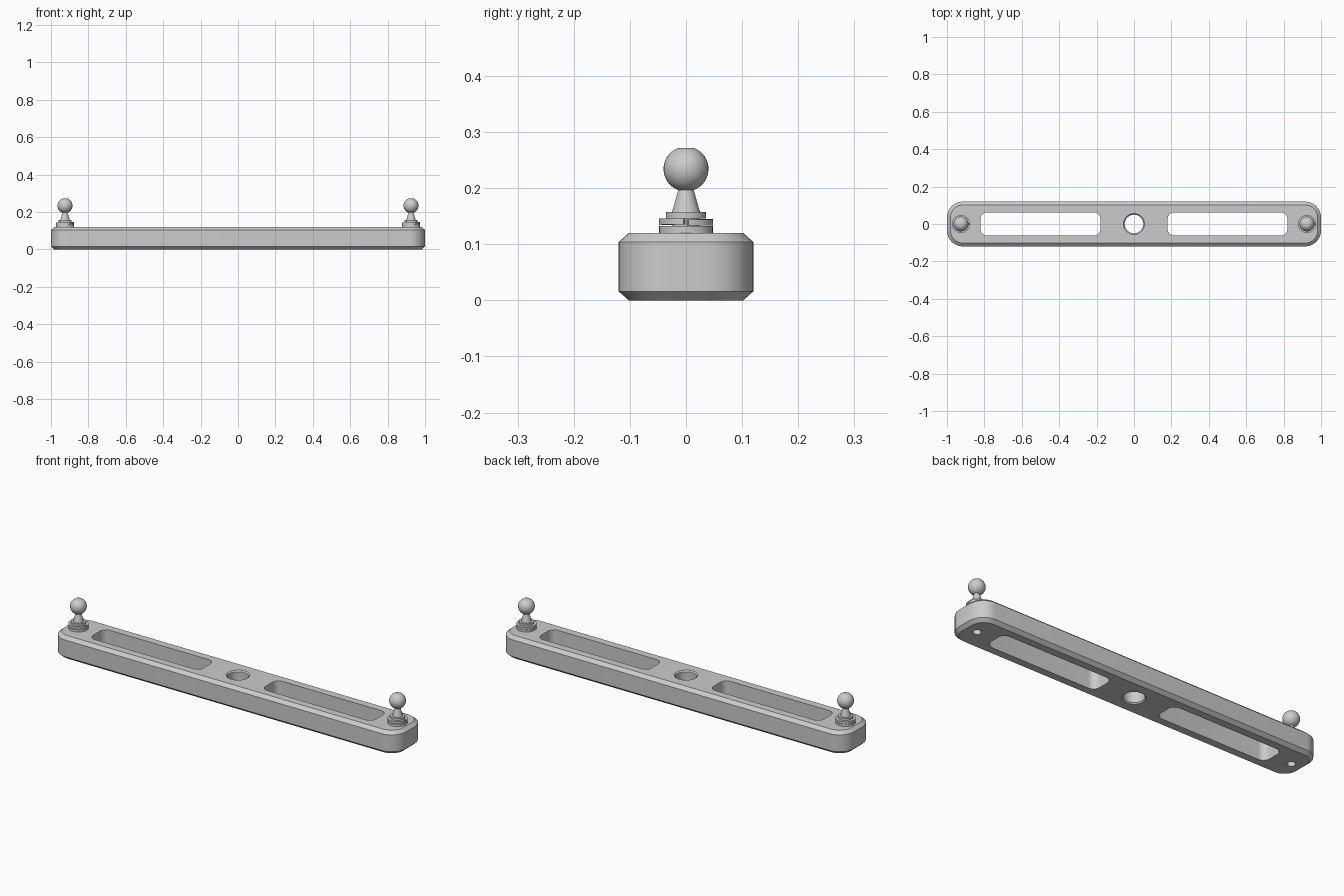
import bpy, bmesh
from math import sin, cos, pi, radians

if "Cube" in bpy.data.objects:
    bpy.data.objects.remove(bpy.data.objects["Cube"])


def finish(name, bm):
    bmesh.ops.remove_doubles(bm, verts=bm.verts, dist=1e-6)
    bmesh.ops.recalc_face_normals(bm, faces=bm.faces)
    me = bpy.data.meshes.new(name)
    bm.to_mesh(me)
    bm.free()
    ob = bpy.data.objects.new(name, me)
    bpy.context.collection.objects.link(ob)
    return ob


def activate(ob):
    bpy.ops.object.select_all(action='DESELECT')
    ob.select_set(True)
    bpy.context.view_layer.objects.active = ob


def smooth(ob):
    activate(ob)
    bpy.ops.object.shade_smooth_by_angle(angle=radians(30))


def bridge(bm, rings, closed=False):
    pairs = list(zip(rings, rings[1:])) + ([(rings[-1], rings[0])] if closed else [])
    for a, b in pairs:
        n = len(a)
        for i in range(n):
            bm.faces.new((a[i], a[(i + 1) % n], b[(i + 1) % n], b[i]))


def rounded_block(name, cx, hx, hy, r, layers, seg=8):
    """Stack of rounded rectangles; layers are (z, inset)."""
    bm = bmesh.new()
    rings = []
    for z, inset in layers:
        ring = []
        for q, (sx, sy) in enumerate([(1, 1), (-1, 1), (-1, -1), (1, -1)]):
            for i in range(seg + 1):
                a = (q + i / seg) * pi / 2
                ring.append(bm.verts.new((cx + sx * (hx - r) + (r - inset) * cos(a),
                                          sy * (hy - r) + (r - inset) * sin(a), z)))
        rings.append(ring)
    bridge(bm, rings)
    bm.faces.new(rings[0])
    bm.faces.new(rings[-1])
    return finish(name, bm)


def lathe(name, cx, profile, seg=32, closed=False):
    """Spin (radius, z) points around a vertical axis at x = cx."""
    bm = bmesh.new()
    rings = [[bm.verts.new((cx + r * cos(2 * pi * i / seg), r * sin(2 * pi * i / seg), z))
              for i in range(seg)] for r, z in profile]
    bridge(bm, rings, closed)
    if not closed:
        bm.faces.new(rings[0])
        bm.faces.new(rings[-1])
    return finish(name, bm)


def split_washer(name, cx, ri, ro, z, h, rise, seg=40):
    """Spring washer: a rectangular section swept along a slight helix."""
    bm = bmesh.new()
    rings = []
    for i in range(seg + 1):
        a = radians(5 + 350 * i / seg)
        zz = z + rise * i / seg
        rings.append([bm.verts.new((cx + r * cos(a), r * sin(a), zz + dz))
                      for r, dz in [(ri, 0), (ro, 0), (ro, h), (ri, h)]])
    bridge(bm, rings)
    bm.faces.new(rings[0])
    bm.faces.new(rings[-1])
    return finish(name, bm)


# Chamfered bar
bar = rounded_block("bar", 0, 1, 0.12, 0.085,
                    [(0, 0.018), (0.016, 0), (0.104, 0), (0.12, 0.018)])

# Slots, chamfered centre hole and screw holes underneath
cutters = [lathe("hole_cutter", 0, [(0.061, -0.005), (0.05, 0.006), (0.05, 0.114), (0.061, 0.125)])]
for s in (-1, 1):
    cutters.append(rounded_block("slot_cutter", s * 0.5, 0.32, 0.0625, 0.035,
                                 [(-0.05, 0), (0.2, 0)]))
    cutters.append(lathe("screw_hole_cutter", s * 0.925, [(0.02, -0.02), (0.02, 0.09)], 24))
activate(bar)
for c in cutters:
    mod = bar.modifiers.new("cut", 'BOOLEAN')
    mod.operation = 'DIFFERENCE'
    mod.solver = 'EXACT'
    mod.object = c
    bpy.ops.object.modifier_apply(modifier=mod.name)
    bpy.data.objects.remove(c)
smooth(bar)

# Ball stud profile: shank, flange, tapered neck, ball with flat top
BALL_Z, BALL_R = 0.234, 0.04
stud = [(0.024, 0.115), (0.024, 0.146), (0.036, 0.146), (0.036, 0.157), (0.025, 0.157)]
a0, a1 = radians(-70), radians(68)
stud += [(BALL_R * cos(a0 + (a1 - a0) * i / 16), BALL_Z + BALL_R * sin(a0 + (a1 - a0) * i / 16))
         for i in range(17)]

# Studs and washers at both ends
for side, s in (("left", -1), ("right", 1)):
    x = s * 0.925
    smooth(lathe("ball_stud_" + side, x, stud))
    smooth(lathe("flat_washer_" + side, x, [(0.022, 0.1195), (0.048, 0.1195),
                                            (0.048, 0.132), (0.022, 0.132)], closed=True))
    smooth(split_washer("lock_washer_" + side, x, 0.022, 0.048, 0.133, 0.011, 0.002))
